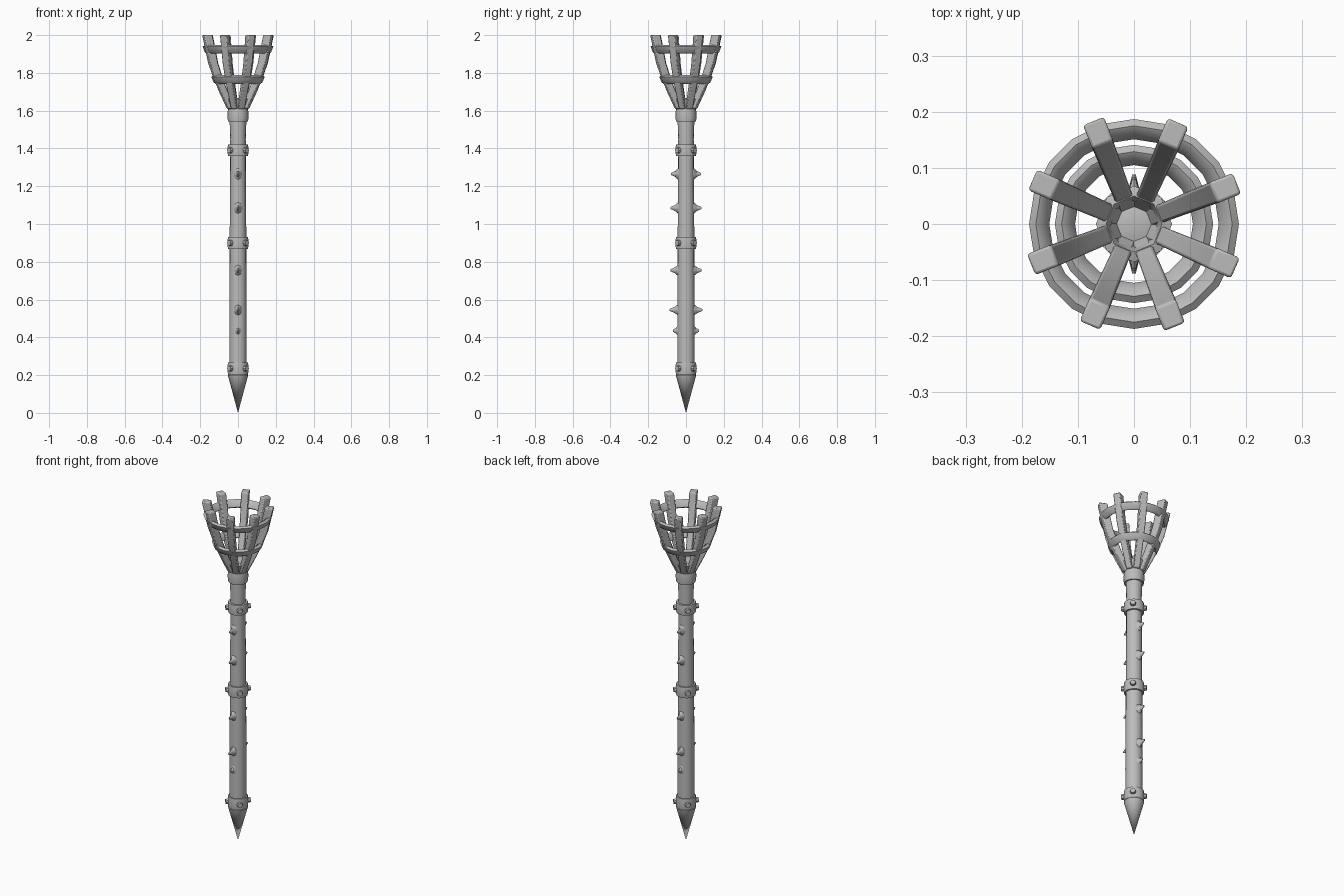
import bpy, bmesh, math
from mathutils import Matrix, Vector

cube = bpy.data.objects.get("Cube")
if cube:
    bpy.data.objects.remove(cube, do_unlink=True)

grey = bpy.data.materials.new("plain grey")
grey.use_nodes = True
COLOUR = (0.5, 0.5, 0.5, 1)
grey.diffuse_color = COLOUR
grey.node_tree.nodes["Principled BSDF"].inputs["Base Color"].default_value = COLOUR


def finish(name, bm, angle=40):
    bmesh.ops.recalc_face_normals(bm, faces=bm.faces)
    mesh = bpy.data.meshes.new(name)
    bm.to_mesh(mesh)
    bm.free()
    obj = bpy.data.objects.new(name, mesh)
    bpy.context.collection.objects.link(obj)
    mesh.materials.append(grey)
    bpy.ops.object.select_all(action='DESELECT')
    obj.select_set(True)
    bpy.context.view_layer.objects.active = obj
    bpy.ops.object.shade_smooth_by_angle(angle=math.radians(angle))
    return obj


def lathe(name, profile, sides=16, closed=False, angle=40):
    """Turn (radius, z) points around the z axis."""
    bm = bmesh.new()
    verts = [bm.verts.new((r, 0, z)) for r, z in profile]
    pairs = list(zip(verts, verts[1:]))
    if closed:
        pairs.append((verts[-1], verts[0]))
    edges = [bm.edges.new(p) for p in pairs]
    bmesh.ops.spin(bm, geom=verts + edges, axis=(0, 0, 1), cent=(0, 0, 0),
                   steps=sides, angle=math.tau)
    bmesh.ops.remove_doubles(bm, verts=bm.verts, dist=0.0005)
    return finish(name, bm, angle)


def outward(angle, radius, z):
    """Place a z-pointing part so that it points away from the shaft."""
    return (Matrix.Translation((radius * math.cos(angle), radius * math.sin(angle), z))
            @ Matrix.Rotation(angle, 4, 'Z') @ Matrix.Rotation(math.pi / 2, 4, 'Y'))


# Shaft and pointed foot
lathe("shaft", [(0, 0.2), (0.046, 0.2), (0.046, 0.6), (0.043, 1.1), (0.041, 1.45),
                (0.045, 1.56), (0.045, 1.6), (0.035, 1.625), (0, 1.635)])
lathe("foot_spike", [(0, 0), (0.054, 0.2), (0.045, 0.215), (0, 0.215)])

# Metal bands, each with four diagonal studs
for i, (z, half) in enumerate([(0.235, 0.032), (0.9, 0.032), (1.39, 0.03), (1.575, 0.033)]):
    lathe(f"band_{i + 1}", [(0.04, z - half), (0.053, z - half), (0.057, z),
                            (0.053, z + half), (0.04, z + half)])
    if i == 3:
        continue
    bm = bmesh.new()
    for k in range(4):
        bmesh.ops.create_cone(bm, cap_ends=True, segments=8, radius1=0.018, radius2=0.014,
                              depth=0.02, matrix=outward(math.pi / 4 + k * math.pi / 2, 0.058, z))
    finish(f"band_studs_{i + 1}", bm)

# Thorns on the front and back, with broad flared roots
bm = bmesh.new()
for z, reach in [(1.265, 0.08), (1.085, 0.083), (0.755, 0.083), (0.545, 0.088), (0.435, 0.07)]:
    for side in (-1, 1):
        root, tip = 0.036, reach
        mid = root + (tip - root) * 0.45
        for a, b, r1, r2 in [(root, mid, 0.036, 0.016), (mid, tip, 0.016, 0.005)]:
            place = (outward(side * math.pi / 2, (a + b) / 2, z)
                     @ Matrix.Diagonal((1, 0.65, 1, 1)))
            bmesh.ops.create_cone(bm, cap_ends=True, segments=8, radius1=r1, radius2=r2,
                                  depth=b - a, matrix=place)
finish("thorns", bm, 50)

# Flared cup where the basket bars meet
lathe("basket_cup", [(0.043, 1.595), (0.052, 1.625), (0.068, 1.662), (0.05, 1.668),
                     (0.034, 1.625)], sides=8, closed=True, angle=50)

# Eight bent basket bars
PATH = [(0.04, 1.61), (0.083, 1.7), (0.113, 1.77), (0.142, 1.85), (0.175, 2.0)]
bm = bmesh.new()
for k in range(8):
    turn = Matrix.Rotation(math.radians(21.5 + 45 * k), 3, 'Z')
    previous = None
    for i, (r, z) in enumerate(PATH):
        w, t = 0.016 + 0.001 * i, 0.019 + 0.001 * i
        ring = [bm.verts.new(turn @ Vector((r + sx * t, sy * w, z)))
                for sx, sy in [(-1, -1), (1, -1), (1, 1), (-1, 1)]]
        if previous:
            for j in range(4):
                n = (j + 1) % 4
                bm.faces.new((previous[j], previous[n], ring[n], ring[j]))
        else:
            bm.faces.new(ring)
        previous = ring
    bm.faces.new(previous)
bars = finish("basket_bars", bm, 35)
bevel = bars.modifiers.new("soft edges", 'BEVEL')
bevel.width = 0.005
bevel.segments = 2
bevel.limit_method = 'ANGLE'
bevel.angle_limit = math.radians(50)

# Two hoops that lean outwards with the bars
for name, r, z, lean in [("lower_hoop", 0.123, 1.765, 0.006), ("upper_hoop", 0.169, 1.925, 0.006)]:
    t, h = 0.012, 0.023
    lathe(name, [(r - t - lean, z - h * 0.6), (r - lean, z - h), (r + t - lean, z - h * 0.7),
                 (r + t + lean, z + h * 0.6), (r + lean, z + h), (r - t + lean, z + h * 0.7)],
          sides=20, closed=True, angle=50)
